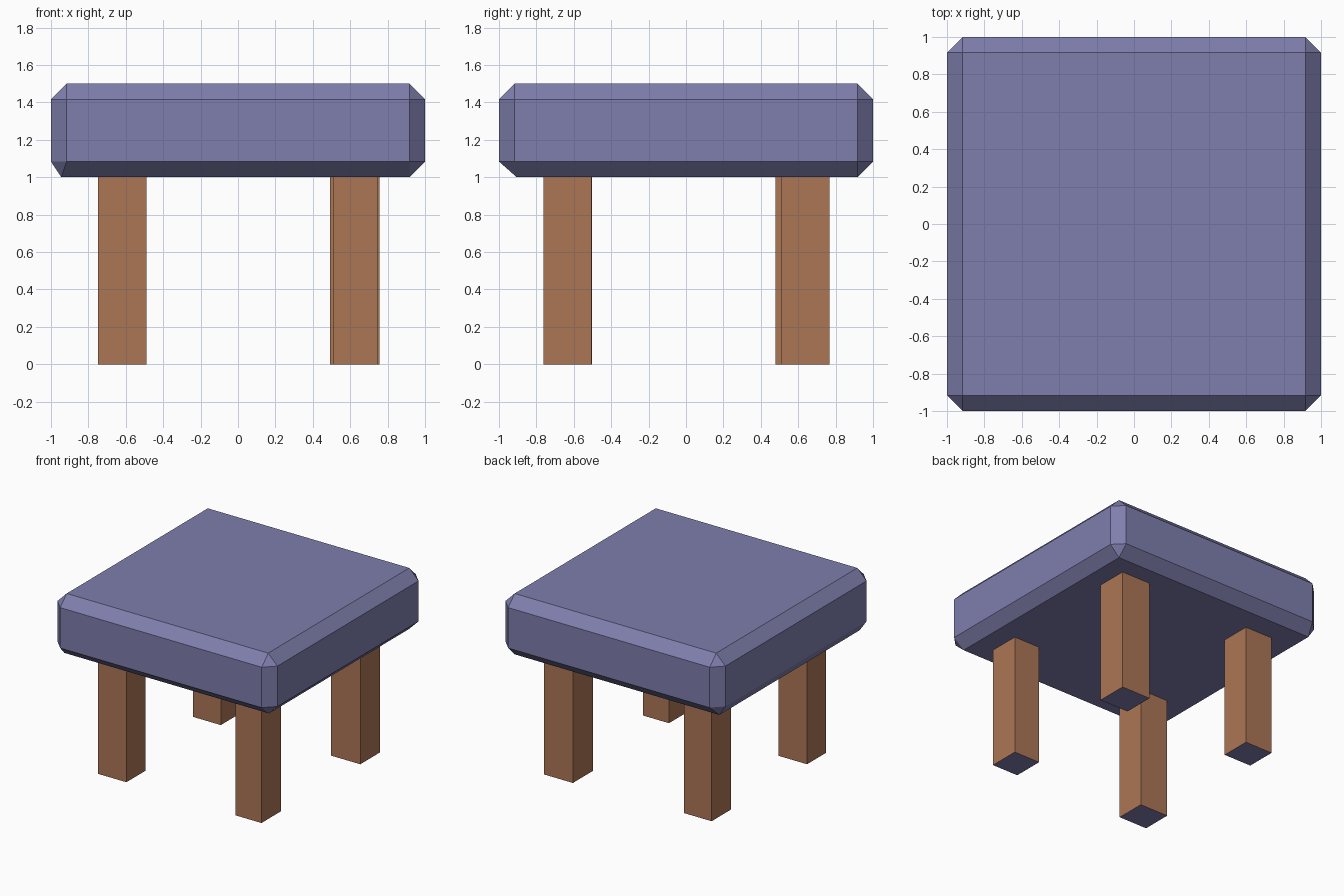
import bpy, bmesh

if "Cube" in bpy.data.objects:
    bpy.data.objects.remove(bpy.data.objects["Cube"])


def material(name, color):
    mat = bpy.data.materials.new(name)
    mat.diffuse_color = (*color, 1.0)
    mat.use_nodes = True
    mat.node_tree.nodes["Principled BSDF"].inputs["Base Color"].default_value = mat.diffuse_color
    return mat


fabric = material("blue_fabric", (0.21, 0.21, 0.42))
wood = material("brown_wood", (0.41, 0.18, 0.09))


def box(bm, x0, x1, y0, y1, z0, z1):
    """Add an axis-aligned box between the given limits."""
    for v in bmesh.ops.create_cube(bm, size=1)["verts"]:
        v.co.x = x1 if v.co.x > 0 else x0
        v.co.y = y1 if v.co.y > 0 else y0
        v.co.z = z1 if v.co.z > 0 else z0


def finish(bm, name, mats):
    bm.normal_update()
    mesh = bpy.data.meshes.new(name)
    bm.to_mesh(mesh)
    bm.free()
    for m in mats:
        mesh.materials.append(m)
    obj = bpy.data.objects.new(name, mesh)
    bpy.context.collection.objects.link(obj)
    return obj


# Seat: slab with every edge chamfered
bm = bmesh.new()
box(bm, -1, 1, -1, 1, 1.0, 1.5)
bmesh.ops.bevel(bm, geom=bm.edges[:], offset=0.084, segments=1,
                profile=0.5, affect='EDGES')
# Underside is slightly wider on the left and narrower at the front
for v in bm.verts:
    if v.co.z < 1.01:
        v.co.x = -0.945 if v.co.x < 0 else v.co.x
        v.co.y = -0.905 if v.co.y < 0 else v.co.y
finish(bm, "seat", [fabric])

# Legs: slightly uneven square posts, open where they meet the seat
legs = {
    "front_left_leg": (-0.748, -0.489, -0.750, -0.503),
    "front_right_leg": (0.509, 0.747, -0.762, -0.506),
    "back_left_leg": (-0.742, -0.491, 0.478, 0.727),
    "back_right_leg": (0.491, 0.756, 0.508, 0.767),
}
for name, limits in legs.items():
    bm = bmesh.new()
    box(bm, *limits, 0.0, 1.0)
    bm.normal_update()
    top = [f for f in bm.faces if f.normal.z > 0.5]
    bmesh.ops.delete(bm, geom=top, context='FACES_ONLY')
    # Feet share the seat colour
    for f in bm.faces:
        f.material_index = 1 if f.normal.z < -0.5 else 0
    finish(bm, name, [wood, fabric])
